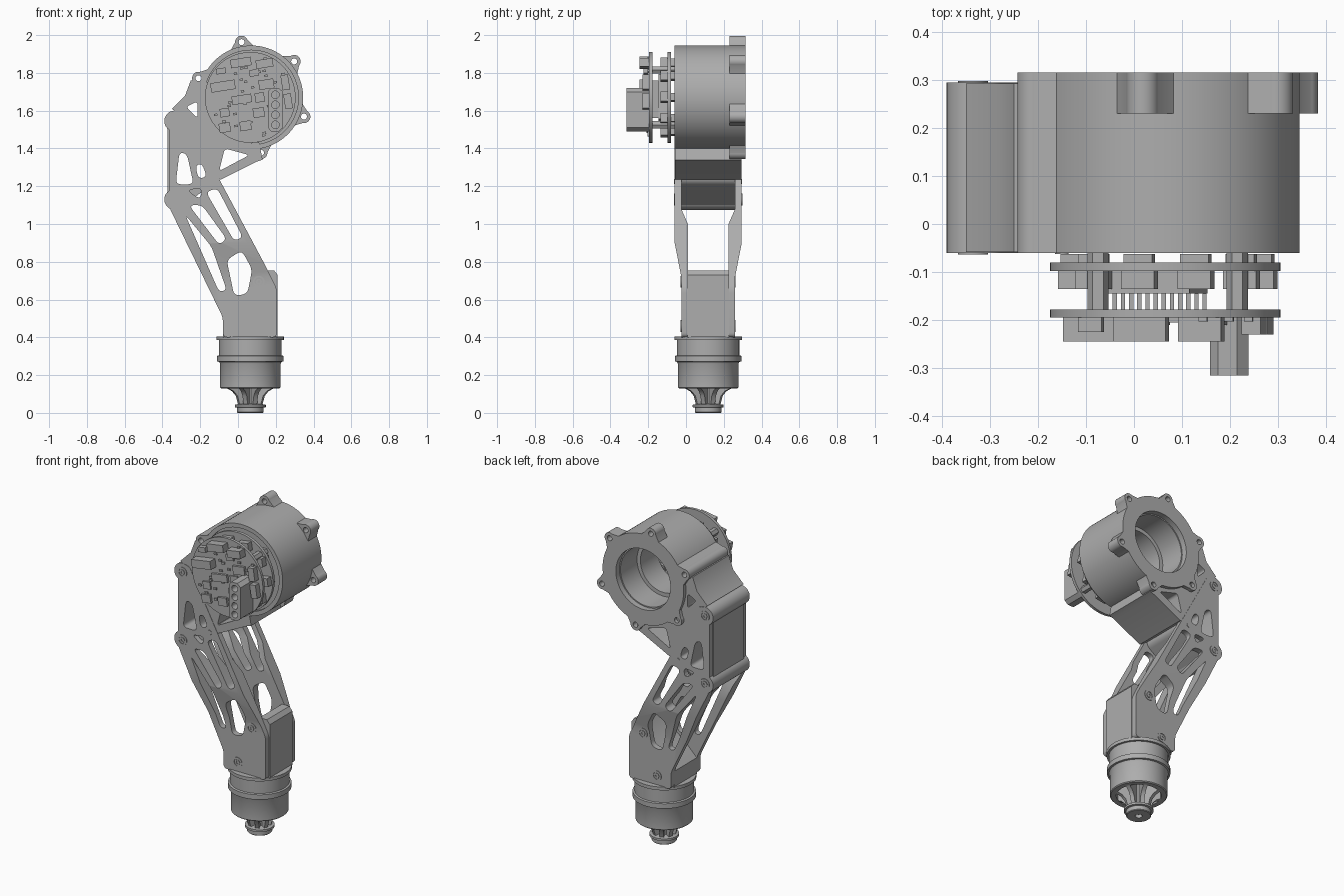
import bpy, bmesh, math, random
from mathutils import Vector, Matrix

if "Cube" in bpy.data.objects:
    bpy.data.objects.remove(bpy.data.objects["Cube"])

GREY = (0.42, 0.42, 0.42, 1)
mat = bpy.data.materials.new("machined grey")
mat.use_nodes = True
mat.diffuse_color = GREY
mat.node_tree.nodes["Principled BSDF"].inputs["Base Color"].default_value = GREY
parts = []
CX, CZ = 0.07, 1.67          # motor axis
FX, MID = 0.065, 0.1175      # foot axis, middle of the leg depth


def finish(name, bm):
    bmesh.ops.remove_doubles(bm, verts=bm.verts, dist=0.0001)
    bmesh.ops.recalc_face_normals(bm, faces=bm.faces)
    me = bpy.data.meshes.new(name)
    bm.to_mesh(me)
    bm.free()
    me.materials.append(mat)
    ob = bpy.data.objects.new(name, me)
    bpy.context.collection.objects.link(ob)
    parts.append(ob)
    return ob


def arc(x, z, r, a=0, b=360, n=48):
    full = abs(b - a) >= 360
    steps = n if full else n + 1
    return [(x + r * math.cos(math.radians(a + (b - a) * i / n)),
             z + r * math.sin(math.radians(a + (b - a) * i / n))) for i in range(steps)]


def rounded(pts, r):
    """Round every corner of a polygon."""
    out = []
    for i, p in enumerate(pts):
        p, q, s = Vector(p), Vector(pts[i - 1]), Vector(pts[(i + 1) % len(pts)])
        a = p + (q - p).normalized() * min(r, (q - p).length * 0.45)
        b = p + (s - p).normalized() * min(r, (s - p).length * 0.45)
        for k in range(6):
            t = k / 5
            out.append(tuple(a * (1 - t) ** 2 + p * 2 * t * (1 - t) + b * t * t))
    return out


def extrude(name, loops, y0, y1, shape=None):
    """Extrude an x-z outline (first loop) with holes (other loops) along y."""
    cu = bpy.data.curves.new(name, "CURVE")
    cu.dimensions, cu.fill_mode, cu.extrude = "2D", "BOTH", (y1 - y0) / 2
    for loop in loops:
        sp = cu.splines.new("POLY")
        sp.points.add(len(loop) - 1)
        for pt, (x, z) in zip(sp.points, loop):
            pt.co = (x, z, 0, 1)
        sp.use_cyclic_u = True
    tmp = bpy.data.objects.new(name + " outline", cu)
    bpy.context.collection.objects.link(tmp)
    dg = bpy.context.evaluated_depsgraph_get()
    me = bpy.data.meshes.new_from_object(tmp.evaluated_get(dg))
    bm = bmesh.new()
    bm.from_mesh(me)
    bpy.data.objects.remove(tmp)
    bpy.data.curves.remove(cu)
    bpy.data.meshes.remove(me)
    for v in bm.verts:
        v.co = (v.co.x, (y0 + y1) / 2 + v.co.z, v.co.y)
    bmesh.ops.remove_doubles(bm, verts=bm.verts, dist=0.0001)
    if shape:
        shape(bm)
    return finish(name, bm)


def lathe(name, profile, n=64):
    bm = bmesh.new()
    vs = [bm.verts.new((r, 0, z)) for r, z in profile]
    es = [bm.edges.new(e) for e in zip(vs, vs[1:])]
    bmesh.ops.spin(bm, geom=vs + es, axis=(0, 0, 1), cent=(0, 0, 0),
                   angle=math.tau, steps=n, use_duplicate=False)
    ob = finish(name, bm)
    ob.location = (FX, MID, 0)


def box(name, x, z, w, h, y0, y1, tilt=0):
    bm = bmesh.new()
    bmesh.ops.create_cube(bm, size=1)
    bmesh.ops.scale(bm, vec=(w, y1 - y0, h), verts=bm.verts)
    bmesh.ops.rotate(bm, verts=bm.verts, matrix=Matrix.Rotation(-math.radians(tilt), 3, "Y"))
    bmesh.ops.translate(bm, vec=(x, (y0 + y1) / 2, z), verts=bm.verts)
    return finish(name, bm)


def disc(name, x, z, r, y0, y1, hole=0, n=48):
    loops = [arc(x, z, r, n=n)] + ([arc(x, z, hole, n=n)] if hole else [])
    return extrude(name, loops, y0, y1)


# Motor housing: stepped bore, opening at both ends
disc("housing_back", CX, CZ, 0.275, 0.28, 0.315, 0.185, 96)
disc("housing_middle", CX, CZ, 0.275, 0.12, 0.28, 0.178, 96)
disc("housing_inner", CX, CZ, 0.275, -0.045, 0.12, 0.155, 96)
disc("housing_front_rim", CX, CZ, 0.275, -0.06, -0.045, 0.25, 96)

# Screw ears around the housing
for i in range(6):
    ang = 40 + 60 * i
    ex, ez = arc(CX, CZ, 0.297, ang, ang + 1)[0]
    base = arc(CX, CZ, 0.262, ang - 16, ang + 16, 2)
    ear = [base[0]] + arc(ex, ez, 0.034, ang - 80, ang + 80, 16) + [base[2]]
    extrude("housing_ear", [ear, arc(ex, ez, 0.016, n=20)],
            -0.06 if i == 2 else 0.23, 0.315)

# Full-depth arm joining the housing to the leg
arm = arc(CX, CZ, 0.24, 160, 280, 24) + [
    (0.13, 1.34), (0.10, 1.33), (-0.09, 1.235), (-0.13, 1.25),
    (-0.31, 1.58), (-0.35, 1.61), (-0.28, 1.68), (-0.25, 1.76)]
arm_holes = [[(-0.275, 1.62), (-0.215, 1.65), (-0.215, 1.56)],
             [(-0.10, 1.28), (-0.07, 1.40), (0.06, 1.365)]]
extrude("housing_arm", [arm] + [rounded(h, 0.02) for h in arm_holes], -0.058, 0.293)

# Leg side plates with lightening holes, stepping inward toward the foot
plate = [(-0.365, 1.595), (-0.29, 1.595), (0.15, 0.77), (0.205, 0.66),
         (0.205, 0.4), (-0.08, 0.4), (-0.08, 0.505), (-0.365, 1.09)]
holes = [rounded(h, 0.03) for h in (
    [(-0.31, 1.38), (-0.27, 1.37), (-0.235, 1.21), (-0.33, 1.21)],
    [(-0.225, 1.31), (-0.19, 1.32), (-0.165, 1.25), (-0.21, 1.24)],
    [(-0.27, 1.18), (-0.19, 1.19), (-0.20, 1.13)],
    [(-0.17, 1.17), (-0.11, 1.19), (0.025, 0.93), (-0.02, 0.91)],
    [(-0.26, 1.10), (-0.19, 1.10), (-0.06, 0.92), (-0.10, 0.89)],
    [(-0.28, 1.05), (-0.14, 0.88), (-0.06, 0.65), (-0.10, 0.64)],
    [(-0.06, 0.81), (0.02, 0.86), (0.075, 0.76), (0.05, 0.63), (-0.02, 0.62)])]
pivots = [(-0.335, 1.545), (-0.335, 1.13)]
foot_bolts = [(0.11, 0.695), (0.015, 0.46)]


def ramp(z, top, bottom):
    return min(1, max(0, (top - z) / (top - bottom)))


def bend(side):
    def shape(bm):
        for z in (1.08, 1.0, 0.9, 0.72):
            bmesh.ops.bisect_plane(bm, geom=bm.verts[:] + bm.edges[:] + bm.faces[:],
                                   plane_co=(0, 0, z), plane_no=(0, 0, 1))
        for v in bm.verts:
            outer = v.co.y * side > 0
            inset = 0.035 * (ramp(v.co.z, 0.9, 0.72) if outer else ramp(v.co.z, 1.08, 1.0))
            v.co.y = MID + side * ((0.1775 if outer else 0.1425) - inset)
    return shape


for side, label in ((-1, "front"), (1, "back")):
    extrude(label + "_leg_plate", [rounded(plate, 0.025)] + holes, -0.01, 0.01, bend(side))
    for x, z in pivots + foot_bolts:
        face = MID + side * (0.1775 if z > 1 else 0.1425)
        lo, hi = sorted((face - side * 0.01, face + side * 0.003))
        disc(label + "_bolt_ring", x, z, 0.031, lo, hi, 0.022, 24)
        disc(label + "_bolt_head", x, z, 0.017, lo, hi, 0.008, 6)
    lo, hi = sorted((MID + side * 0.17, MID + side * 0.18))
    disc(label + "_small_pin", -0.15, 1.225, 0.014, lo, hi, 0, 20)

# Pivot tubes and the web between the plates
for x, z in pivots:
    disc("pivot_tube", x, z, 0.055, -0.06, 0.295)
web = [(-0.372, 1.57), (-0.30, 1.59), (-0.11, 1.27), (-0.12, 1.22), (-0.31, 1.085), (-0.372, 1.11)]
extrude("arm_web", [rounded(web, 0.02)] + holes[:2], -0.03, 0.265)

# Ankle block clamped between the plates
block = [(0.14, 0.755), (0.19, 0.755), (0.21, 0.73), (0.21, 0.4), (-0.08, 0.4),
         (-0.08, 0.5), (0.0, 0.58), (0.08, 0.64)]
extrude("ankle_block", [block], 0.008, 0.227)

# Foot: cup, core and curved ribs
lathe("foot_cup", [(0, 0.405), (0.178, 0.405), (0.178, 0.385), (0.165, 0.385), (0.165, 0.305),
                   (0.176, 0.302), (0.176, 0.272), (0.165, 0.27), (0.16, 0.26), (0.16, 0.135),
                   (0.155, 0.13), (0.125, 0.13), (0.12, 0.2), (0, 0.2)])
lathe("foot_core", [(0, 0.2), (0.045, 0.2), (0.042, 0.05), (0.082, 0.043), (0.082, 0.03),
                    (0.07, 0.028), (0.07, 0.004), (0.066, 0), (0.02, 0), (0.02, 0.02), (0, 0.02)])
rib = [(0.03, 0.2), (0.13, 0.2), (0.13, 0.13), (0.10, 0.115), (0.078, 0.09), (0.064, 0.04), (0.03, 0.04)]
for i in range(8):
    ob = extrude("foot_rib", [rib], -0.012, 0.012)
    ob.location = (FX, MID, 0)
    ob.rotation_euler.z = math.tau * (i + 0.5) / 8

# Circuit boards and their spacers
disc("inner_board", CX - 0.005, CZ, 0.24, -0.098, -0.08, 0, 72)
disc("outer_board", CX - 0.005, CZ, 0.24, -0.195, -0.178, 0, 72)
for x, z in arc(CX, CZ, 0.205, 45, 405, 4):
    disc("board_spacer", x, z, 0.022, -0.178, -0.045, 0, 6)
box("board_header", 0.04, 1.66, 0.19, 0.24, -0.145, -0.098, 9)
for i in range(12):
    box("header_pin", -0.04 + i * 0.017, 1.66, 0.009, 0.2, -0.178, -0.145)
for x, z in arc(CX, CZ, 0.19, 0, 360, 10):
    box("inner_chip", x, z, 0.07, 0.05, -0.135, -0.098, 9)
    box("rear_chip", x, z, 0.06, 0.04, -0.08, -0.062, 9)

# Sockets and chips on the outer board: x, z, width, height, front
for x, z, w, h, y in [
        (-0.08, 1.73, 0.13, 0.05, -0.245), (0.015, 1.855, 0.11, 0.045, -0.245),
        (0.14, 1.85, 0.09, 0.045, -0.245), (0.25, 1.75, 0.04, 0.08, -0.23),
        (0.265, 1.65, 0.04, 0.08, -0.23), (0.02, 1.66, 0.105, 0.045, -0.21),
        (0.085, 1.8, 0.05, 0.035, -0.205), (0.15, 1.74, 0.08, 0.05, -0.21),
        (-0.07, 1.59, 0.05, 0.045, -0.205), (-0.07, 1.51, 0.06, 0.05, -0.21),
        (0.04, 1.52, 0.06, 0.05, -0.21), (0.115, 1.67, 0.05, 0.05, -0.205),
        (0.11, 1.59, 0.06, 0.05, -0.205), (-0.09, 1.81, 0.05, 0.03, -0.225)]:
    box("board_chip", x, z, w, h, y, -0.19, 9)
random.seed(4)
for i in range(36):
    x, z = arc(CX, CZ, 0.22 * math.sqrt(random.random()), random.uniform(0, 360), 0, 1)[0]
    box("tiny_chip", x, z, 0.018, 0.012, -0.203, -0.19, 9)

# Power connector with four round sockets
shell = [(0.175, 1.49), (0.215, 1.49), (0.238, 1.51), (0.238, 1.70), (0.215, 1.72), (0.175, 1.72),
         (0.158, 1.70), (0.158, 1.51)]
sockets = [arc(0.198, 1.525 + 0.053 * i, 0.02, n=20) for i in range(4)]
extrude("power_connector", [shell] + sockets, -0.315, -0.23)
extrude("power_connector_base", [shell], -0.235, -0.19)

# Smooth curved surfaces, crisp edges
for ob in bpy.context.view_layer.objects:
    ob.select_set(ob in parts)
bpy.context.view_layer.objects.active = parts[0]
bpy.ops.object.shade_smooth_by_angle(angle=math.radians(30))
